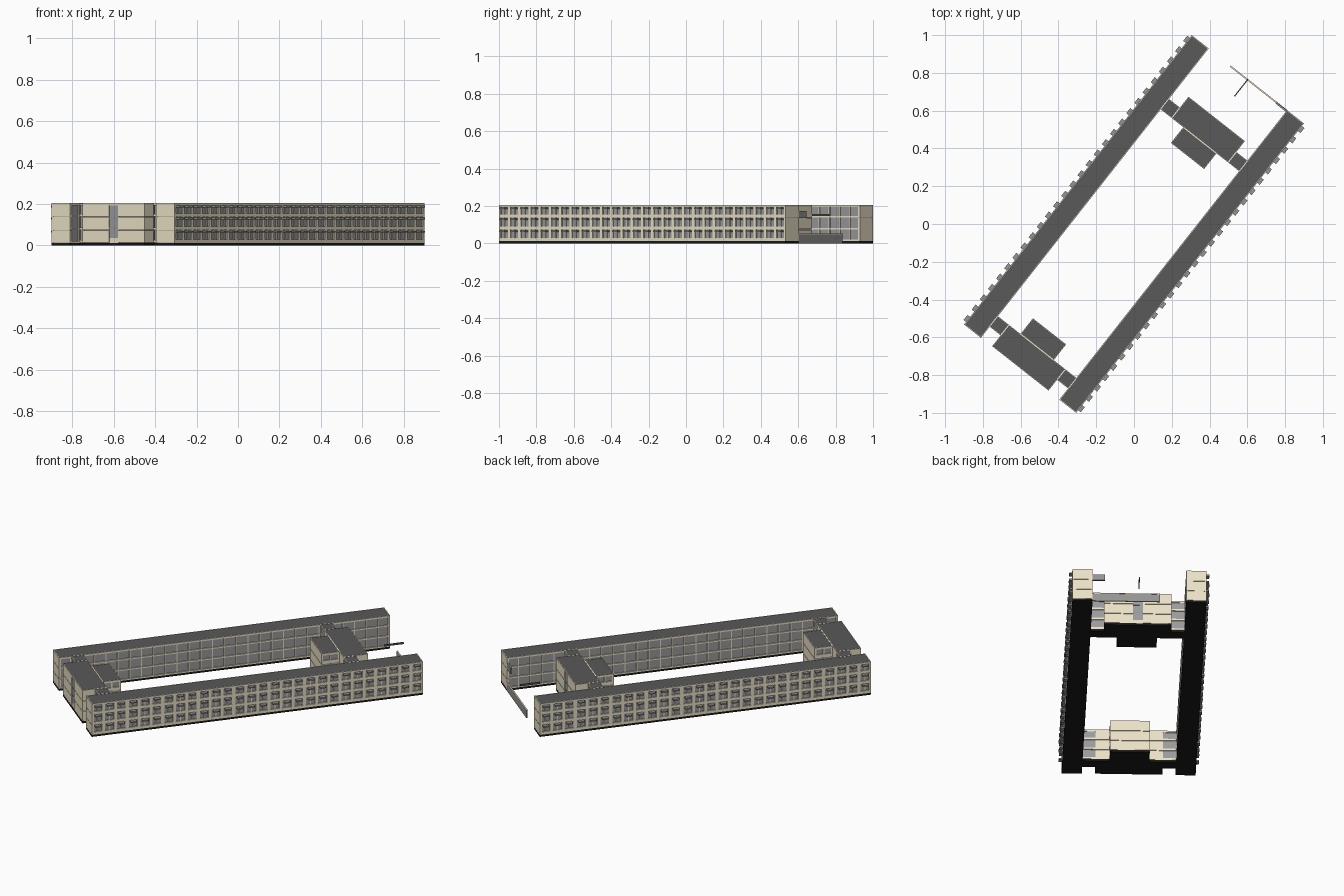
import bpy, bmesh, math
from mathutils import Matrix

if "Cube" in bpy.data.objects:
    bpy.data.objects.remove(bpy.data.objects["Cube"])

ROT = Matrix.Rotation(math.radians(51.8), 4, 'Z')   # plan is turned on the site


def material(name, rgb):
    m = bpy.data.materials.new(name)
    m.diffuse_color = (*rgb, 1)
    m.use_nodes = True
    m.node_tree.nodes["Principled BSDF"].inputs["Base Color"].default_value = m.diffuse_color
    return m


CREAM = material("cream_wall", (0.83, 0.76, 0.57))
ROOF = material("roof_grey", (0.10, 0.10, 0.10))
GLASS = material("window_grey", (0.33, 0.33, 0.34))
AWN = material("canopy_grey", (0.30, 0.30, 0.29))
DARK = material("plinth_black", (0.010, 0.010, 0.010))

TOP, BASE = 0.205, 0.012
FLOORS = [0.012, 0.074, 0.138, 0.196]               # floor levels up to the eaves
NBAY, END = 28, 0.975
BAY = 2 * END / NBAY


def build(name, boxes, mat):
    """One object from boxes given as (x0, x1, y0, y1, z0, z1)."""
    bm = bmesh.new()
    for x0, x1, y0, y1, z0, z1 in boxes:
        x0, x1 = sorted((x0, x1))
        y0, y1 = sorted((y0, y1))
        m = Matrix.Translation(((x0 + x1) / 2, (y0 + y1) / 2, (z0 + z1) / 2)) \
            @ Matrix.Diagonal((x1 - x0, y1 - y0, z1 - z0, 1))
        bmesh.ops.create_cube(bm, size=1, matrix=m)
    bm.transform(ROT)
    me = bpy.data.meshes.new(name)
    bm.to_mesh(me)
    bm.free()
    me.materials.append(mat)
    ob = bpy.data.objects.new(name, me)
    bpy.context.collection.objects.link(ob)
    return ob


def rim(x0, x1, y0, y1, z0, z1, t=0.004):
    return [(x0, x1, y0, y0 + t, z0, z1), (x0, x1, y1 - t, y1, z0, z1),
            (x0, x0 + t, y0 + t, y1 - t, z0, z1), (x1 - t, x1, y0 + t, y1 - t, z0, z1)]


# ---- two long wings, s = side of the courtyard
for s, tag in ((1, "left"), (-1, "right")):
    inn, out = 0.264 * s, 0.378 * s
    lo, hi = sorted((inn, out))
    build(tag + "_wing_plinth", [(-END, END, lo, hi, 0, BASE)], DARK)
    build(tag + "_wing_glazing", [(-END + .004, END - .004, lo + .006, hi - .006, BASE, 0.2)], GLASS)
    build(tag + "_wing_roof", [(-END + .004, END - .004, lo + .004, hi - .004, 0.196, TOP - .001)], ROOF)
    walls = rim(-END, END, lo, hi, 0.194, TOP)
    # solid gable ends, panelled by floor
    for e in (-1, 1):
        for a, b in zip(FLOORS, FLOORS[1:]):
            walls.append((e * (END - .012), e * END, lo, hi, a + .0012, b - .0012))
    # floor bands and sills on both long faces
    for z in FLOORS[:3]:
        walls.append((-END, END, out, out - .007 * s, z, z + 0.017))
        walls.append((-END, END, inn, inn + .007 * s, z, z + 0.009))
    canopies = []
    for i in range(NBAY + 1):
        x = -END + i * BAY
        xa, xb = max(x - .009, -END), min(x + .009, END)
        walls.append((xa, xb, out, out - .007 * s, BASE, 0.2))
        xa, xb = max(x - .003, -END), min(x + .003, END)
        walls.append((xa, xb, inn, inn + .007 * s, BASE, 0.2))
        if i < NBAY:
            c = x + BAY / 2
            walls.append((c - .002, c + .002, out - .001 * s, out - .007 * s, BASE, 0.2))
            # window canopies, one per bay and floor
            for z in FLOORS[1:]:
                canopies.append((c - .017, c + .017, out - .007 * s, out + .017 * s, z - .012, z - .004))
    build(tag + "_wing_walls", walls, CREAM)
    build(tag + "_wing_canopies", canopies, AWN)

# ---- two cross blocks: (outer face x, direction to courtyard)
for x0, d, tag in ((0.708, -1, "back"), (-0.973, 1, "front")):
    def X(t):
        return x0 + d * t
    main = (X(0), X(.144), -.19, .19)
    hall = (X(.144), X(.25), -.112, .112)
    necks = [(X(.073), X(.144), s * .19, s * .266) for s in (-1, 1)]
    plinth, roof, walls, glass = [], [], [], []
    for k, (a, b, y0, y1) in enumerate([main, hall] + necks):
        a, b = sorted((a, b))
        y0, y1 = sorted((y0, y1))
        plinth.append((a, b, y0, y1, 0, BASE))
        roof.append((a + .003, b - .003, y0 + .001, y1 - .001, 0.197, TOP - .001 - .0003 * k))
        walls += rim(a, b, y0, y1, 0.192, TOP - .0005 * k, .003)
        glass.append((a + .006, b - .006, y0 + (.006 if k < 2 else 0),
                      y1 - (.006 if k < 2 else 0), BASE, 0.199))
    # wall panels storey by storey
    for a, b in zip(FLOORS, FLOORS[1:]):
        z0, z1 = a + .0015, b - .0015
        for s in (-1, 1):
            walls.append((X(0), X(.01), s * .028, s * .19, z0, z1))           # outer face
            walls.append((X(.134), X(.144), s * .112, s * .19, z0, z1))       # courtyard shoulders
            walls.append((X(.01), X(.072), s * .18, s * .19, z0, z1))         # block flanks
            walls.append((X(.144), X(.25), s * .102, s * .112, z0, z0 + .02)) # hall sills
            for t in (.148, .197, .246):
                walls.append((X(t - .004), X(t + .004), s * .102, s * .112, z0, z1))
            walls.append((X(.073), X(.144), s * .19, s * .266, z0, z0 + .012))  # neck sills
        walls.append((X(.24), X(.25), -.112, .112, z0, z1))                   # hall front
    build(tag + "_block_plinth", plinth, DARK)
    build(tag + "_block_roof", roof, ROOF)
    build(tag + "_block_glazing", glass, GLASS)
    build(tag + "_block_walls", walls, CREAM)
    # stair window and door canopy in the outer face
    build(tag + "_block_stair_window", [(X(.003), X(.012), -.028, .028, .035, .192)], GLASS)
    build(tag + "_block_stair_landing", [(X(.001), X(.012), -.028, .028, z, z + .006) for z in (.08, .13)], AWN)
    build(tag + "_block_entrance", [(X(.003), X(.012), -.028, .028, BASE, .035)], CREAM)

# ---- forecourt: low boundary wall, overhead beam and side panel
build("boundary_wall", [(.969, .975, -.264, .116, 0, .048)], AWN)
build("boundary_wall_cap", [(.968, .976, -.264, .117, .048, .052)], CREAM)
build("forecourt_beam", [(.86, .975, -.003, .003, .147, .158)], ROOF)
build("side_panel", [(.964, .974, -.264, -.195, .135, .172)], AWN)
